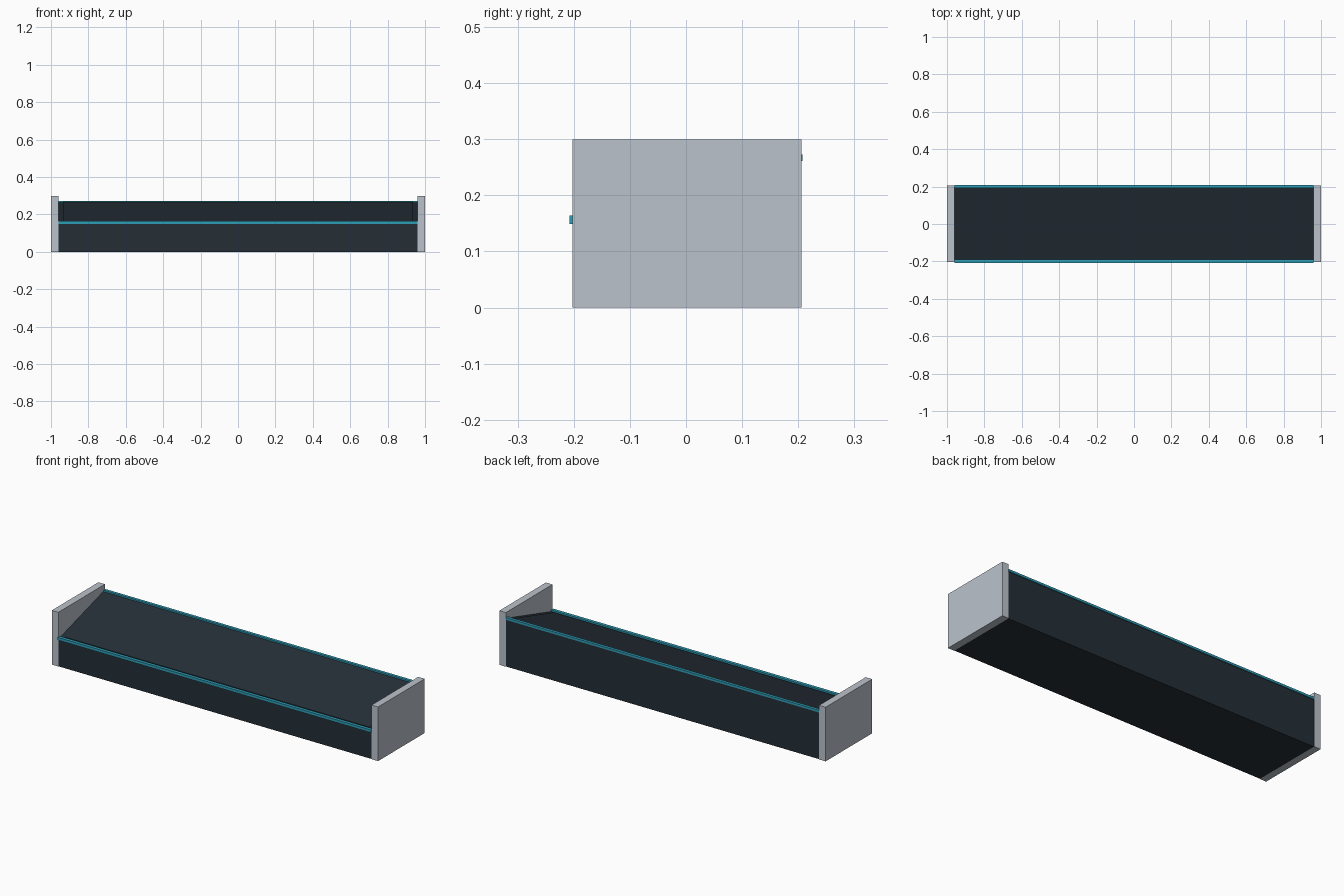
import bpy, bmesh, math
from mathutils import Vector

if "Cube" in bpy.data.objects:
    bpy.data.objects.remove(bpy.data.objects["Cube"])


def material(name, rgb):
    m = bpy.data.materials.new(name)
    m.diffuse_color = (*rgb, 1.0)
    m.use_nodes = True
    m.node_tree.nodes["Principled BSDF"].inputs["Base Color"].default_value = m.diffuse_color
    return m


DARK = material("dark slate", (0.018, 0.028, 0.037))
TEAL = material("teal trim", (0.028, 0.34, 0.47))
GREY = material("light grey", (0.50, 0.545, 0.605))


def extrude_x(name, profile, x0, x1, mat):
    """Extrude a closed (y, z) profile along x."""
    bm = bmesh.new()
    face = bm.faces.new([bm.verts.new((x0, y, z)) for y, z in profile])
    new = bmesh.ops.extrude_face_region(bm, geom=[face])["geom"]
    verts = [v for v in new if isinstance(v, bmesh.types.BMVert)]
    bmesh.ops.translate(bm, verts=verts, vec=(x1 - x0, 0, 0))
    bmesh.ops.recalc_face_normals(bm, faces=bm.faces)
    me = bpy.data.meshes.new(name)
    bm.to_mesh(me)
    bm.free()
    me.materials.append(mat)
    ob = bpy.data.objects.new(name, me)
    bpy.context.collection.objects.link(ob)
    return ob


def rect(y0, y1, z0, z1):
    return [(y0, z0), (y1, z0), (y1, z1), (y0, z1)]


# wedge-shaped body, low at the front and high at the back
F, B = Vector((-0.2, 0.152)), Vector((0.203, 0.268))
extrude_x("body", [(-0.2, 0), (0.203, 0), tuple(B), tuple(F)], -0.96, 0.96, DARK)

# thin panel lying on the sloped top
d = (B - F).normalized()
n = Vector((-d.y, d.x)) * 0.003
a, b = F + d * 0.022, B - d * 0.018
extrude_x("top_panel", [tuple(p) for p in (a - n, b - n, b + n, a + n)], -0.935, 0.935, DARK)

# trim bars along the front and back edges
extrude_x("front_trim", rect(-0.208, -0.190, 0.149, 0.164), -0.96, 0.96, TEAL)
extrude_x("back_trim", rect(0.192, 0.208, 0.261, 0.273), -0.96, 0.96, TEAL)

# end plates
for side, s in (("left", -1), ("right", 1)):
    extrude_x(side + "_end_plate", rect(-0.202, 0.206, 0, 0.30), s * 0.96, s * 1.0, GREY)
